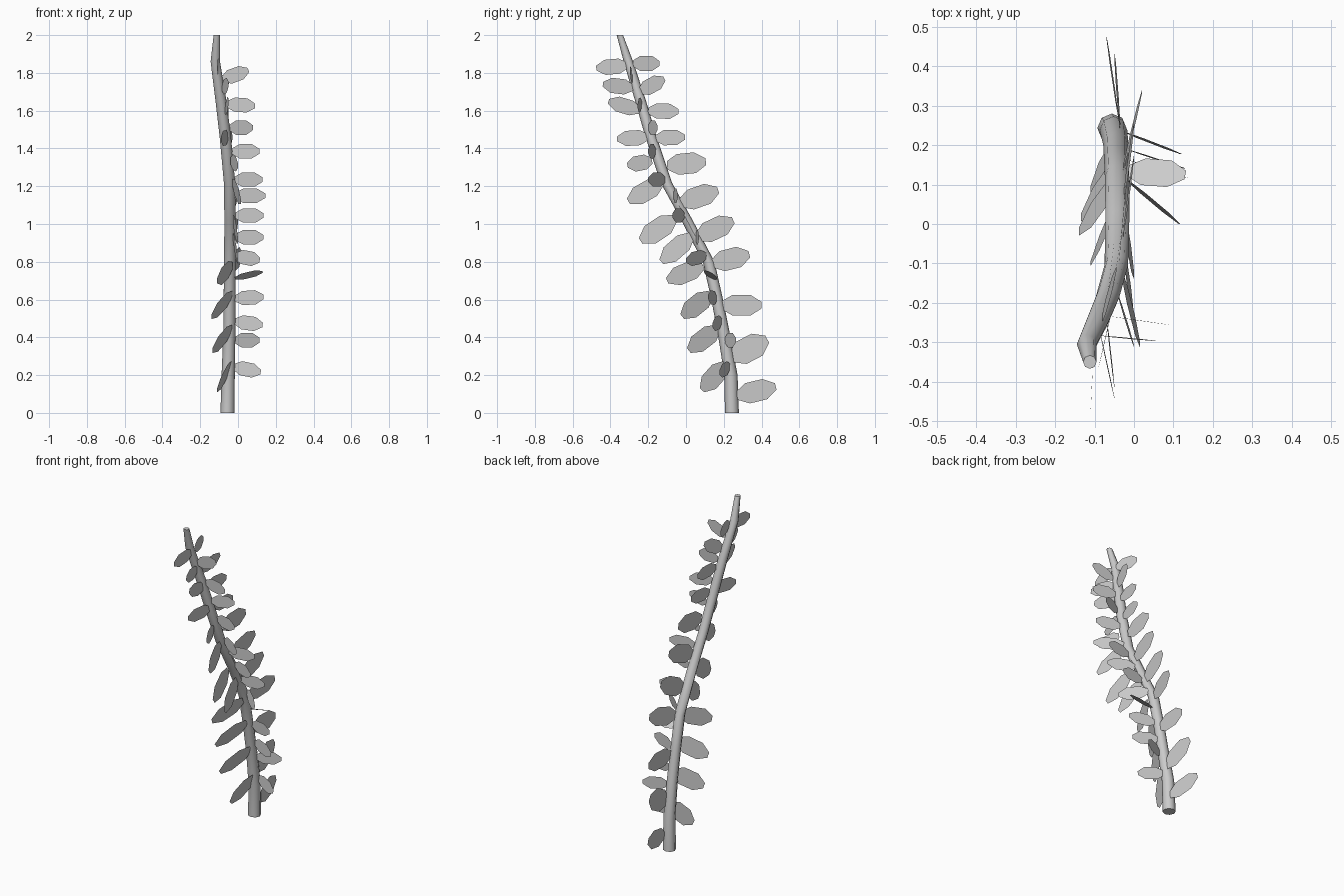
import bpy, bmesh, math
from mathutils import Vector

# stem path: x, y, z, radius
PATH = [(-.056, .243, 0, .037), (-.052, .238, .2, .035), (-.046, .2, .42, .032),
        (-.045, .165, .6, .031), (-.043, .12, .8, .031), (-.042, .005, 1.02, .03),
        (-.045, -.105, 1.22, .03), (-.067, -.185, 1.46, .03), (-.09, -.24, 1.65, .029),
        (-.12, -.305, 1.86, .025), (-.112, -.35, 2.0, .017)]


def stem_at(z):
    for a, b in zip(PATH, PATH[1:]):
        if z <= b[2]:
            return Vector(a[:3]).lerp(Vector(b[:3]), (z - a[2]) / (b[2] - a[2]))
    return Vector(PATH[-1][:3])


def finish(bm, name, smooth=False):
    me = bpy.data.meshes.new(name)
    bm.to_mesh(me)
    bm.free()
    ob = bpy.data.objects.new(name, me)
    bpy.context.collection.objects.link(ob)
    if smooth:
        bpy.context.view_layer.objects.active = ob
        ob.select_set(True)
        bpy.ops.object.shade_smooth_by_angle(angle=math.radians(50))
        ob.select_set(False)


# tapered eight-sided stem
bm = bmesh.new()
N = 8
rings = [[bm.verts.new((x + r * math.cos(math.tau * i / N), y + r * math.sin(math.tau * i / N), z))
          for i in range(N)] for x, y, z, r in PATH]
for a, b in zip(rings, rings[1:]):
    for i in range(N):
        j = (i + 1) % N
        bm.faces.new((a[i], a[j], b[j], b[i]))
bm.faces.new(rings[0][::-1])
bm.faces.new(rings[-1])
finish(bm, "stem", True)


def leaf(bm, base, tip, width, facing):
    """Flat blunt-ended leaf from base to tip, facing roughly the given direction."""
    base, tip = Vector(base), Vector(tip)
    side = (tip - base).cross(Vector(facing)).normalized() * width
    outline = [(0, .2), (.27, .5), (.72, .5), (1, .16)]
    pts = [base.lerp(tip, t) + side * w for t, w in outline]
    pts += [base.lerp(tip, t) - side * w for t, w in reversed(outline)]
    bm.faces.new([bm.verts.new(p) for p in pts])


# back row: base y, z, tip x, y, z, width
BACK = [(.27, .09, -.07, .475, .14, .11), (.24, .29, -.05, .43, .39, .13),
        (.19, .57, -.02, .40, .57, .11), (.14, .79, .02, .335, .84, .11),
        (.06, .93, 0, .25, 1.02, .11), (-.03, 1.11, 0, .17, 1.18, .11),
        (-.10, 1.31, -.02, .105, 1.33, .11), (-.16, 1.455, -.03, -.005, 1.46, .08),
        (-.2, 1.6, -.05, -.04, 1.595, .08), (-.245, 1.7, -.045, -.115, 1.77, .08),
        (-.28, 1.85, -.14, -.14, 1.85, .08)]
# front row, same layout
FRONT = [(.21, .26, -.11, .085, .12, .1), (.17, .45, -.135, .015, .33, .1),
         (.13, .63, -.14, -.02, .51, .1), (.09, .78, -.11, -.1, .7, .1),
         (.03, .94, .0, -.13, .8, .1), (-.06, 1.03, .0, -.24, .91, .11),
         (-.13, 1.22, .015, -.305, 1.12, .1), (-.18, 1.335, .0, -.31, 1.31, .08),
         (-.2, 1.46, -.09, -.365, 1.45, .08), (-.245, 1.6, -.05, -.41, 1.65, .08),
         (-.28, 1.72, -.05, -.44, 1.74, .08), (-.31, 1.84, -.11, -.475, 1.825, .08)]
for name, rows in (("back_leaves", BACK), ("front_leaves", FRONT)):
    bm = bmesh.new()
    for y, z, tx, ty, tz, w in rows:
        x = stem_at(z).x + .015
        leaf(bm, (x, y, z), (tx, ty, tz), w, (1, 0, 0))
    finish(bm, name)

# side row: leaf centre y, z, tip x, rise; swings alternately back and forward
SIDE = [(.205, .23, .12, -.03), (.235, .385, .115, 0), (.165, .475, .13, -.02),
        (.14, .61, .135, .01), (.13, .73, .13, .035), (.055, .82, .115, -.025),
        (.06, .93, .135, 0), (-.04, 1.045, .135, 0), (-.055, 1.15, .145, 0),
        (-.155, 1.235, .13, 0), (-.18, 1.385, .115, 0), (-.175, 1.51, .08, 0),
        (-.245, 1.63, .09, -.01), (-.29, 1.79, .055, .05)]
bm = bmesh.new()
for cy, z, tx, rise in SIDE:
    s = stem_at(z)
    facing = (0, .45, 1) if z == .73 else (0, 1, 0)
    leaf(bm, (s.x + .028, s.y, z - rise / 2), (tx, 2 * cy - s.y, z + rise / 2), .075, facing)
finish(bm, "side_leaves")
